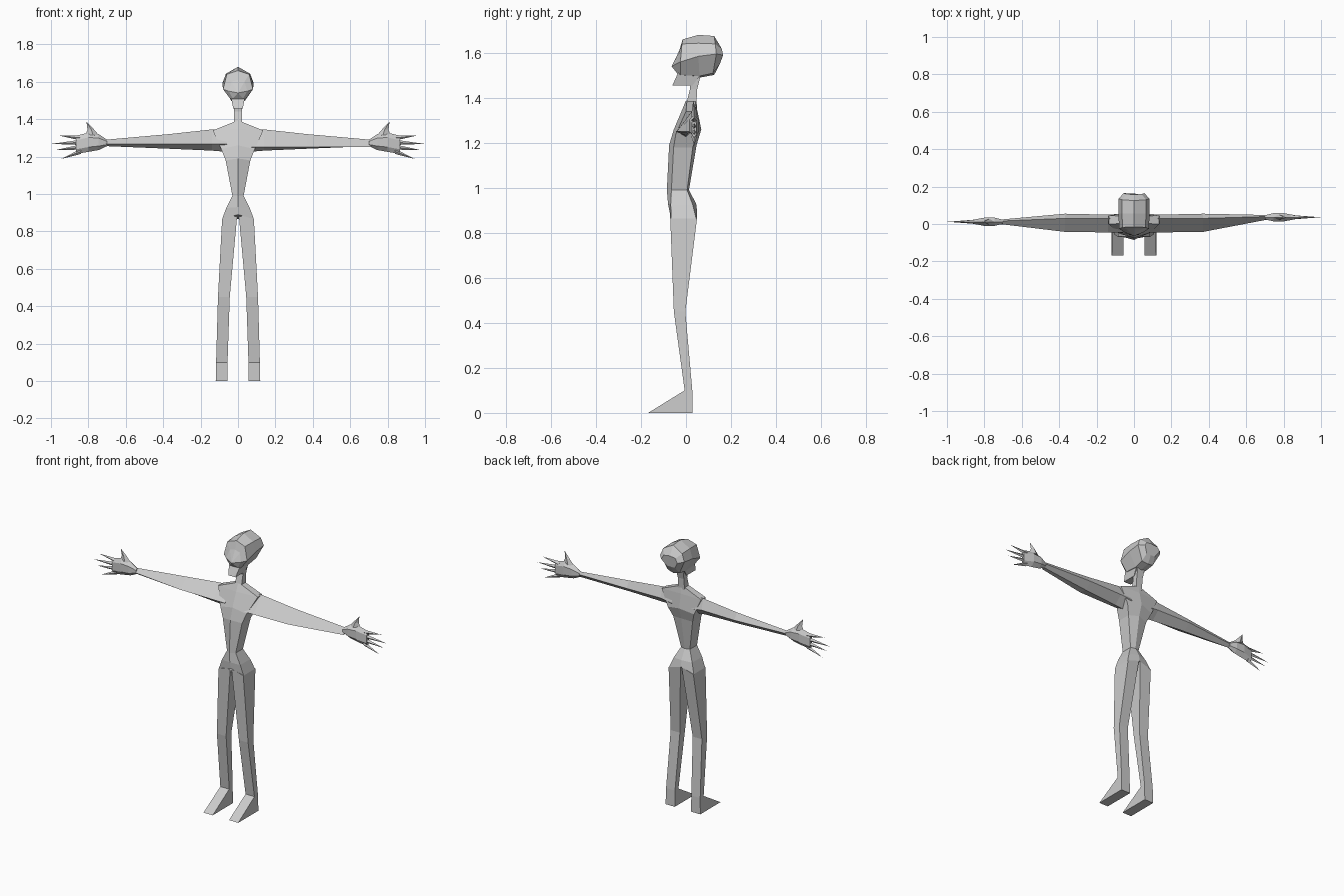
import bpy, bmesh

skin = bpy.data.materials.new("plain_grey")
skin.diffuse_color = (0.6, 0.6, 0.6, 1)


def loft(name, rings):
    """Skin a list of point rings; a one-point ring closes to a tip."""
    bm = bmesh.new()
    rows = [[bm.verts.new(p) for p in ring] for ring in rings]
    for a, b in zip(rows, rows[1:]):
        n = max(len(a), len(b))
        for i in range(n):
            j = (i + 1) % n
            if len(b) == 1:
                bm.faces.new((a[i], a[j], b[0]))
            elif len(a) == 1:
                bm.faces.new((a[0], b[j], b[i]))
            else:
                bm.faces.new((a[i], a[j], b[j], b[i]))
    for row in (rows[0], rows[-1]):
        if len(row) > 2:
            bm.faces.new(row)
    bmesh.ops.recalc_face_normals(bm, faces=bm.faces)
    mesh = bpy.data.meshes.new(name)
    bm.to_mesh(mesh)
    bm.free()
    mesh.materials.append(skin)
    obj = bpy.data.objects.new(name, mesh)
    bpy.context.collection.objects.link(obj)
    return obj


def both(half):
    """Complete a half ring whose first and last points lie on the middle plane."""
    return half + [(-x, y, z) for x, y, z in half[-2:0:-1]]


def box_ring(z, x0, x1, y0, y1, z_in=None):
    zi = z if z_in is None else z_in
    return [(x0, y0, zi), (x1, y0, z), (x1, y1, z), (x0, y1, zi)]


# Torso and pelvis: z at middle, z at side, front middle y, side x, front y, back y, back middle y
sections = [
    (0.89, 0.865, -0.072, 0.085, -0.066, 0.045, 0.05),
    (0.93, 0.925, -0.080, 0.063, -0.068, 0.030, 0.045),
    (0.99, 0.99, -0.085, 0.030, -0.065, 0.005, 0.013),
    (1.19, 1.18, -0.075, 0.066, -0.055, 0.030, 0.047),
    (1.26, 1.24, -0.054, 0.090, -0.045, 0.050, 0.068),
    (1.345, 1.34, -0.018, 0.135, 0.000, 0.045, 0.050),
    (1.39, 1.385, 0.000, 0.022, 0.004, 0.042, 0.046),
]
loft("torso", [both([(0, fm, zm), (sx, f, zs), (sx, b, zs), (0, bm_, zm)])
               for zm, zs, fm, sx, f, b, bm_ in sections])

# Neck and jaw
loft("neck", [box_ring(1.37, -0.022, 0.022, 0.0, 0.046),
              box_ring(1.44, -0.021, 0.021, 0.018, 0.05),
              box_ring(1.51, -0.026, 0.026, 0.015, 0.068)])
loft("jaw", [box_ring(1.456, -0.025, 0.025, -0.06, 0.03),
             box_ring(1.51, -0.036, 0.036, -0.036, 0.07)])

# Head: faceted rings running from the nose to the back of the skull
loft("head", [
    [(0, -0.064, 1.54)],
    both([(0, -0.03, 1.61), (0.035, -0.03, 1.60), (0.05, -0.045, 1.55),
          (0.028, -0.04, 1.51), (0, -0.036, 1.505)]),
    both([(0, -0.015, 1.66), (0.06, -0.018, 1.64), (0.08, -0.025, 1.56),
          (0.036, -0.025, 1.502), (0, -0.03, 1.502)]),
    both([(0, 0.055, 1.68), (0.065, 0.055, 1.643), (0.083, 0.055, 1.585),
          (0.036, 0.06, 1.497), (0, 0.06, 1.49)]),
    both([(0, 0.125, 1.675), (0.065, 0.13, 1.64), (0.083, 0.135, 1.595),
          (0.04, 0.12, 1.51), (0, 0.125, 1.502)]),
    both([(0, 0.158, 1.62), (0.04, 0.16, 1.615), (0.055, 0.165, 1.59),
          (0.03, 0.15, 1.55), (0, 0.15, 1.55)]),
])

for side, s in (("left", -1), ("right", 1)):
    # Legs and wedge feet
    loft(side + "_leg", [[(s * x, y, z) for x, y, z in ring] for ring in (
        box_ring(0.865, 0.004, 0.085, -0.07, 0.049, 0.89),
        box_ring(0.45, 0.044, 0.107, -0.054, -0.003),
        box_ring(0.10, 0.056, 0.117, -0.006, 0.028))])
    loft(side + "_foot", [[(s * x, y, z) for x, y, z in ring] for ring in (
        box_ring(0.10, 0.056, 0.117, -0.006, 0.028),
        box_ring(0.0, 0.056, 0.119, -0.168, 0.03))])

    # Arms: x, then top, front, bottom, back as (y, z)
    cy = 0.012 if s < 0 else 0.036
    fz = 1.268 if s < 0 else 1.25
    arm = [
        (0.06, (0.03, 1.345), (-0.045, fz), (0.0, 1.225), (0.055, 1.27)),
        (0.14, (0.03, 1.345), (-0.045, fz), (0.0, 1.232), (0.05, 1.28)),
        (0.37, (0.03, 1.32), (-0.042, fz), (0.01, 1.242), (0.055, 1.28)),
        (0.71, (cy + 0.004, 1.29), (cy - 0.013, fz), (cy, 1.256), (cy + 0.012, 1.275)),
    ]
    loft(side + "_arm", [[(s * x, y, z) for y, z in pts] for x, *pts in arm])

    # Palm: x, low z, high z, half thickness
    palm = [(0.70, 1.256, 1.29, 0.011), (0.745, 1.235, 1.32, 0.022),
            (0.80, 1.225, 1.328, 0.022), (0.865, 1.215, 1.312, 0.010)]
    loft(side + "_palm", [[(s * x, cy + dy, z) for dy, z in (
        (0, lo), (-t, lo * 0.75 + hi * 0.25), (-t, lo * 0.25 + hi * 0.75),
        (0, hi), (t, lo * 0.25 + hi * 0.75), (t, lo * 0.75 + hi * 0.25))]
        for x, lo, hi, t in palm])

    # Fingers: base z, tip x, tip z
    for i, (bz, tx, tz) in enumerate([(1.30, 0.96, 1.313), (1.276, 0.998, 1.268),
                                      (1.251, 0.975, 1.235), (1.228, 0.945, 1.187)]):
        loft(f"{side}_finger_{i + 1}", [
            [(s * 0.84, cy - 0.012, bz), (s * 0.84, cy, bz + 0.014),
             (s * 0.84, cy + 0.012, bz), (s * 0.84, cy, bz - 0.014)],
            [(s * tx, cy, tz)]])

    # Thumb
    loft(side + "_thumb", [
        [(s * 0.74, cy, 1.31), (s * 0.775, cy - 0.015, 1.315),
         (s * 0.815, cy, 1.318), (s * 0.775, cy + 0.015, 1.315)],
        [(s * 0.772, cy, 1.347), (s * 0.785, cy - 0.010, 1.345),
         (s * 0.805, cy, 1.343), (s * 0.785, cy + 0.010, 1.345)],
        [(s * 0.81, cy - 0.004, 1.387)]])
